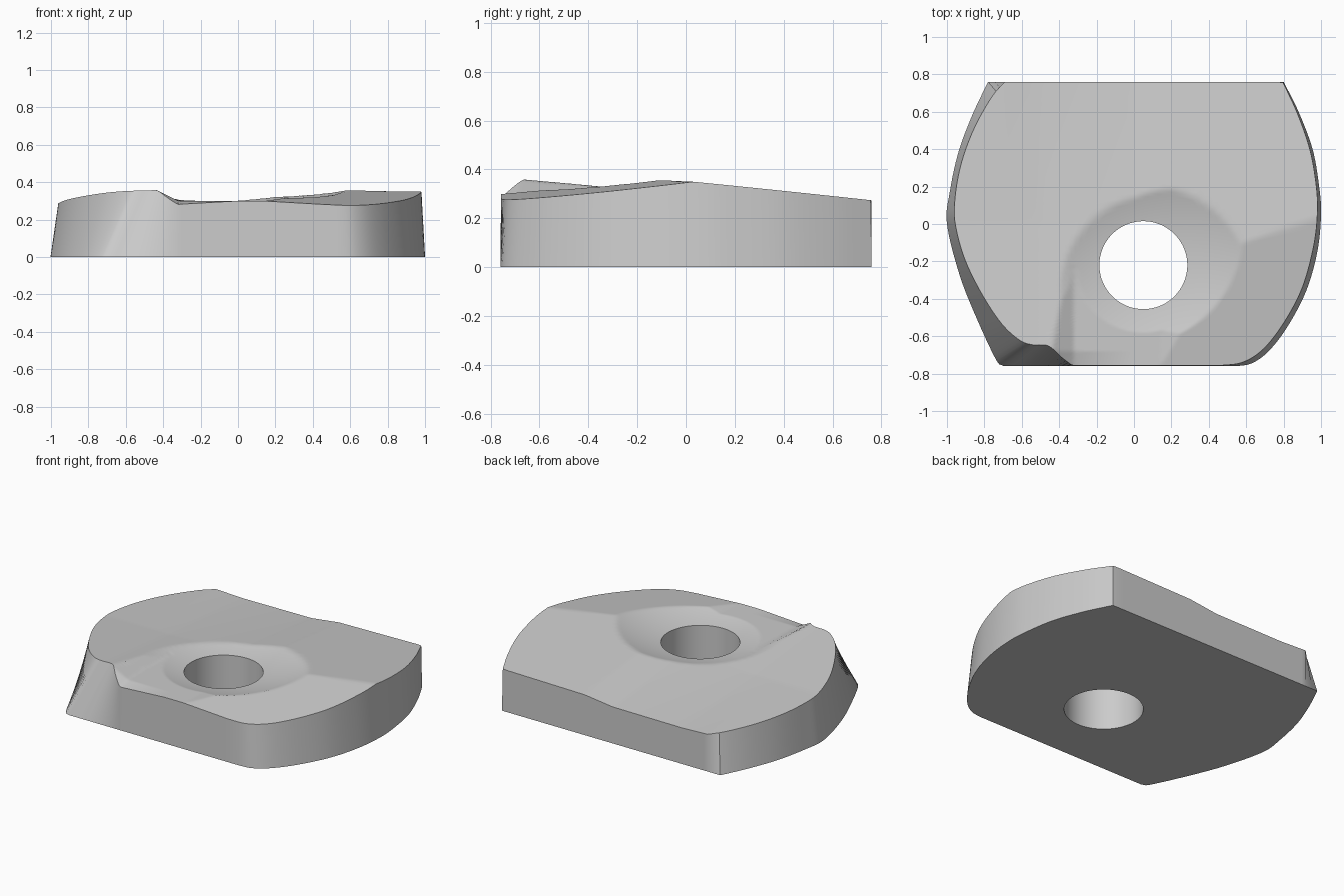
import bpy, bmesh, math
from mathutils import Vector
from mathutils.geometry import intersect_line_line_2d

cube = bpy.data.objects.get("Cube")
if cube:
    bpy.data.objects.remove(cube, do_unlink=True)

CENTRE, HOLE_R, RINGS, STEPS = Vector((0.05, -0.22)), 0.235, 40, 240


def clamp(v):
    return max(0.0, min(1.0, v))


def smooth_path(points, n=6):
    """Smooth open curve through the points."""
    p = [Vector(q) for q in points]
    p = [2 * p[0] - p[1]] + p + [2 * p[-1] - p[-2]]
    out = []
    for a, b, c, d in zip(p, p[1:], p[2:], p[3:]):
        for i in range(n):
            t = i / n
            out.append(0.5 * (2 * b + (c - a) * t + (2 * a - 5 * b + 4 * c - d) * t * t
                              + (3 * b - a - 3 * c + d) * t ** 3))
    return out + [p[-2]]


# Curved flanks, joined by the straight front and back edges
base_outline = smooth_path([(.80, .76), (.88, .6), (.955, .4), (.99, .2), (1, .05), (.98, -.15),
                            (.92, -.36), (.82, -.55), (.72, -.68), (.63, -.745), (.55, -.76)]) \
    + smooth_path([(-.70, -.76), (-.735, -.73), (-.83, -.53), (-.93, -.28), (-1, 0),
                   (-.985, .17), (-.94, .38), (-.87, .57), (-.80, .72), (-.78, .76)])
top_outline = smooth_path([(.795, .76), (.87, .6), (.94, .4), (.975, .2), (.98, .05), (.96, -.12),
                           (.90, -.34), (.80, -.53), (.69, -.67), (.58, -.74), (.46, -.757)]) \
    + smooth_path([(-.33, -.757), (-.39, -.71), (-.46, -.65), (-.55, -.645), (-.62, -.615),
                   (-.71, -.53), (-.81, -.38), (-.90, -.2), (-.95, -.03), (-.96, .1),
                   (-.93, .3), (-.86, .5), (-.76, .68), (-.69, .76)])


def height(p):
    """Top face: sloping main land, front facet, bowl round the hole, front channel."""
    x, y = p
    if x < 0:
        land = .315 + .05 * max(x, -.5)
    else:
        land = .315 + .025 * clamp(x / .2) + .016 * max(0, x - .2)
    land -= y * (.1 if y < 0 else .06 + .04 * clamp((x + .7) / .7))
    facet = .35 - .125 * (.46 * (x - .47) - .2 - y)
    if x < -.1:
        facet = 1
    t = (p - CENTRE).length - HOLE_R
    bowl = .275 + .15 * t + .4 * t * t
    z = min(land, facet)
    if y < -.22:
        channel = .30 + .5 * max(0, -.32 - x) + .15 * max(0, x - .15)
        channel -= .3 * max(0, -.68 - y) * clamp(-x / .4)
        z = min(z, channel)
    return min(z, bowl)


def ray_hit(outline, direction):
    hits = [intersect_line_line_2d(CENTRE, CENTRE + direction * 4, a, b)
            for a, b in zip(outline, outline[1:] + outline[:1])]
    hits = [h for h in hits if h]
    return max(hits, key=lambda h: (h - CENTRE).length)


# Uniform rays plus one through every corner
corners = [base_outline[0], base_outline[-1], top_outline[-1]]
angles = [2 * math.pi * i / STEPS for i in range(STEPS)]
for c in corners:
    d = c - CENTRE
    corner = math.atan2(d.y, d.x) % (2 * math.pi)
    nearest = min(range(STEPS), key=lambda i: abs(angles[i] - corner))
    angles[nearest] = corner - 1e-5

bm = bmesh.new()
columns = []
for angle in angles:
    direction = Vector((math.cos(angle), math.sin(angle)))
    hole = CENTRE + direction * HOLE_R
    base, top = ray_hit(base_outline, direction), ray_hit(top_outline, direction)
    loop = [(*hole, 0), (*base, 0)]
    for i in range(RINGS + 1):
        p = top.lerp(hole, i / RINGS)
        loop.append((*p, height(p)))
    columns.append([bm.verts.new(v) for v in loop])

# Skin the closed section all the way round the hole
for a, b in zip(columns, columns[1:] + columns[:1]):
    for i in range(len(a)):
        j = (i + 1) % len(a)
        bm.faces.new((a[i], b[i], b[j], a[j]))
bmesh.ops.recalc_face_normals(bm, faces=bm.faces)
mesh = bpy.data.meshes.new("cutter_plate")
bm.to_mesh(mesh)
bm.free()

# Plain grey finish
grey = bpy.data.materials.new("plain_grey")
grey.use_nodes = True
grey.diffuse_color = (0.6, 0.6, 0.6, 1)
grey.node_tree.nodes["Principled BSDF"].inputs["Base Color"].default_value = (0.6, 0.6, 0.6, 1)
mesh.materials.append(grey)

plate = bpy.data.objects.new("cutter_plate", mesh)
bpy.context.collection.objects.link(plate)
bpy.context.view_layer.objects.active = plate
plate.select_set(True)
bpy.ops.object.shade_smooth_by_angle(angle=math.radians(30))
